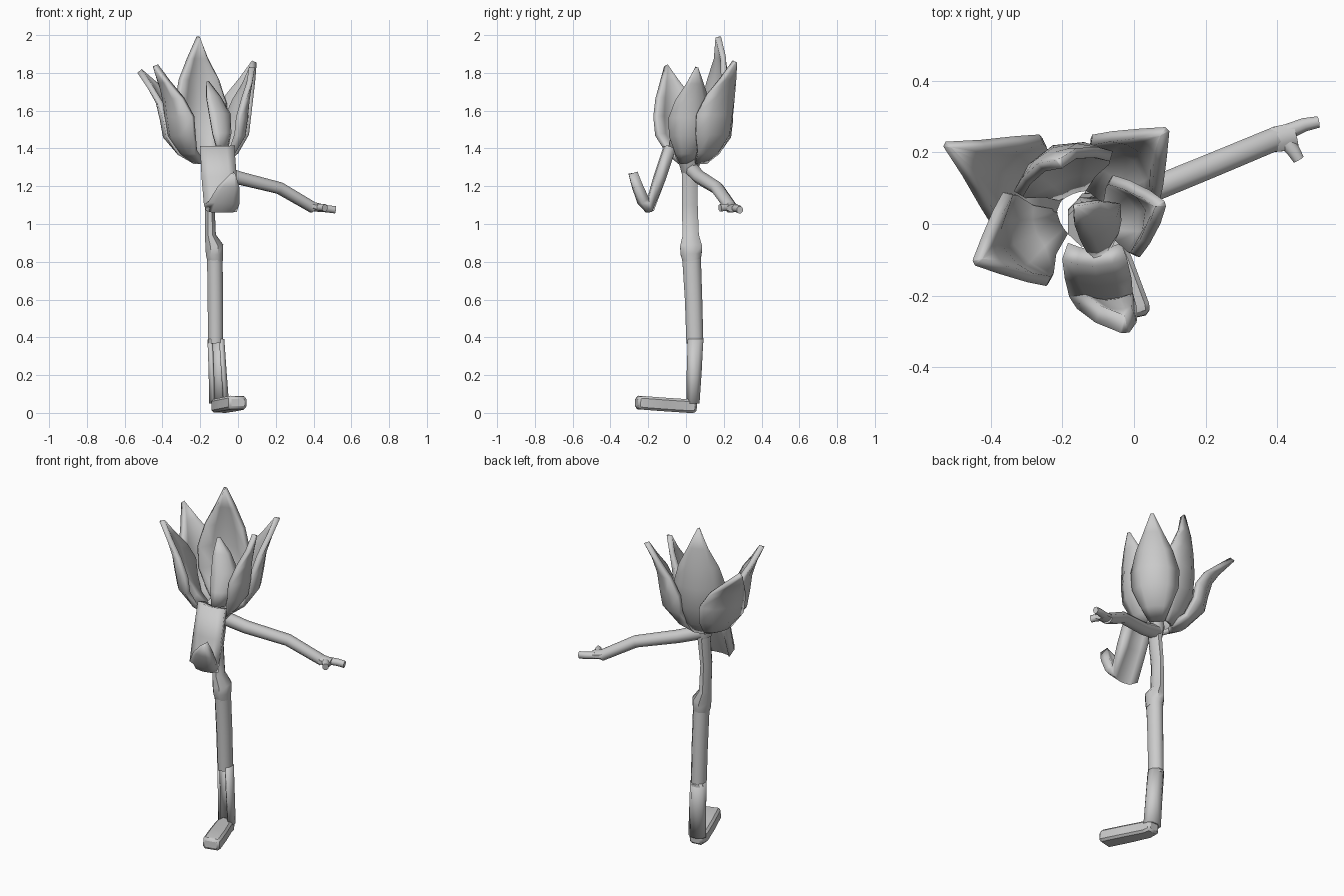
import bpy
from math import sin, cos, pi, radians
from mathutils import Vector as V

if "Cube" in bpy.data.objects:
    bpy.data.objects.remove(bpy.data.objects["Cube"])


def make(name, verts, faces, thick=0, angle=50):
    me = bpy.data.meshes.new(name)
    me.from_pydata([tuple(v) for v in verts], [], faces)
    me.update()
    ob = bpy.data.objects.new(name, me)
    bpy.context.collection.objects.link(ob)
    if thick:
        m = ob.modifiers.new("thickness", 'SOLIDIFY')
        m.thickness = thick
        m.offset = 0
    bpy.ops.object.select_all(action='DESELECT')
    ob.select_set(True)
    bpy.context.view_layer.objects.active = ob
    bpy.ops.object.shade_smooth_by_angle(angle=radians(angle))
    return ob


def grid_faces(rows, cols):
    return [(r * cols + c, r * cols + c + 1, (r + 1) * cols + c + 1, (r + 1) * cols + c)
            for r in range(rows - 1) for c in range(cols - 1)]


def tube(name, stations, n=8, side=V((1, 0, 0))):
    """Loft ellipses; stations are (x, y, z, radius along side, other radius)."""
    pts = [V(s[:3]) for s in stations]
    verts, faces = [], []
    grow = 1 / cos(pi / n)
    for i, s in enumerate(stations):
        d = (pts[min(i + 1, len(pts) - 1)] - pts[max(i - 1, 0)]).normalized()
        a = (side - d * side.dot(d)).normalized()
        b = d.cross(a)
        for k in range(n):
            t = 2 * pi * (k + .5) / n
            verts.append(pts[i] + a * cos(t) * s[3] * grow + b * sin(t) * s[4] * grow)
    for i in range(len(pts) - 1):
        for k in range(n):
            k2 = (k + 1) % n
            faces.append((i * n + k, i * n + k2, (i + 1) * n + k2, (i + 1) * n + k))
    faces.append(tuple(range(n))[::-1])
    faces.append(tuple(range((len(pts) - 1) * n, len(pts) * n)))
    return make(name, verts, faces)


def sheet(name, spine, side, inward, thick):
    """Cupped strip; spine is a list of (point, width, cup depth)."""
    verts = []
    for p, w, cup in spine:
        for u in (-1, -.55, 0, .55, 1):
            verts.append(V(p) + side * (u * w / 2) + inward * (cup * u * u))
    return make(name, verts, grid_faces(len(spine), 5), thick)


# Ring of upright petals: centre y, angle, belly radius, tip radius, tip height, width
PETALS = [(.03, 153, .265, .415, 1.81, .27), (.03, 205, .235, .315, 1.84, .27),
          (.03, 112, .19, .15, 1.99, .28), (.03, 44, .24, .325, 1.86, .25),
          (-.02, 18, .20, .235, 1.83, .22)]
for i, (cy, ang, belly, tip, top, width) in enumerate(PETALS):
    centre = V((-0.15, cy, 0))
    out = V((cos(radians(ang)), sin(radians(ang)), 0))
    side = V((-out.y, out.x, 0))
    rows = [(0, .07, .3), (.1, .62 * belly, .6), (.28, .93 * belly, .96), (.47, belly, 1),
            (.66, belly + .16 * (tip - belly), .76), (.83, belly + .5 * (tip - belly), .38),
            (1, tip, .03)]
    spine = [(centre + out * r + V((0, 0, 1.33 + t * (top - 1.33))), w * width, .075 * w * w)
             for t, r, w in rows]
    sheet(f"petal_{i + 1}", spine, side, -out, .03)

# Small inner petal leaning across the middle
sheet("inner_petal",
      [((-.08, -.07, 1.40), .07, .01), ((-.07, -.05, 1.48), .12, .03),
       ((-.08, -.01, 1.58), .14, .03), ((-.12, .02, 1.67), .09, .02), ((-.165, .05, 1.75), .01, 0)],
      V((.75, .66, 0)), V((-.66, .75, 0)), .02)

# Drooping front petal with an upturned tip
sheet("hanging_petal",
      [((-.11, -.095, 1.405), .165, .02), ((-.10, -.15, 1.24), .17, .02),
       ((-.09, -.212, 1.085), .17, .025), ((-.075, -.235, 1.12), .15, .02),
       ((-.05, -.262, 1.20), .10, .01), ((-.025, -.28, 1.27), .012, 0)],
      V((1, 0, 0)), V((0, 1, .1)), .05)

# Flower base, stem, knee and calf
tube("flower_base", [(-.14, .02, 1.26, .032, .04), (-.13, .02, 1.32, .055, .055),
                     (-.12, .0, 1.39, .065, .065)])
tube("upper_stem", [(-.13, .02, 1.30, .033, .042), (-.15, .02, 1.10, .026, .042),
                    (-.146, .025, .94, .029, .043), (-.125, .027, .88, .048, .058),
                    (-.125, .027, .84, .045, .056), (-.12, .03, .80, .04, .046)])
tube("lower_stem", [(-.123, .028, .85, .041, .05), (-.12, .04, .60, .041, .046),
                    (-.118, .047, .37, .04, .045)])

# Hollow shin, open toward the front
verts = []
for x, y, z, rx, ry in [(-.117, .047, .39, .039, .041), (-.108, .04, .22, .042, .039),
                        (-.10, .034, .05, .047, .033)]:
    for k in range(8):
        t = radians(-55 + 290 * k / 7)
        verts.append(V((x + rx * cos(t), y + ry * sin(t), z)))
make("shin", verts, grid_faces(3, 8), .014)

# Foot pointing forward, with softened edges
foot = tube("foot", [(-.10, .055, .034, .04, .033), (-.095, .0, .037, .046, .036),
                     (-.05, -.12, .045, .05, .036), (-.005, -.24, .054, .05, .036),
                     (.0, -.262, .055, .046, .03)], n=4)
bevel = foot.modifiers.new("soft_edges", 'BEVEL')
bevel.width = .012

# Arm and hand
UP = V((0, 0, 1))
tube("arm", [(-.13, .03, 1.29, .037, .037), (.0, .075, 1.245, .034, .035), (.22, .165, 1.19, .031, .034),
             (.40, .24, 1.085, .028, .033)], side=UP)
tube("palm", [(.37, .23, 1.10, .022, .03), (.405, .238, 1.09, .024, .036),
              (.45, .25, 1.083, .02, .034)], side=UP)
FINGERS = [((.43, .258, 1.085), (.475, .277, 1.08), (.515, .285, 1.075)),
           ((.42, .235, 1.088), (.445, .205, 1.088), (.46, .18, 1.085))]
for i, path in enumerate(FINGERS):
    tube(f"finger_{i + 1}", [(*p, .019, .022 - .003 * j) for j, p in enumerate(path)], side=UP)
